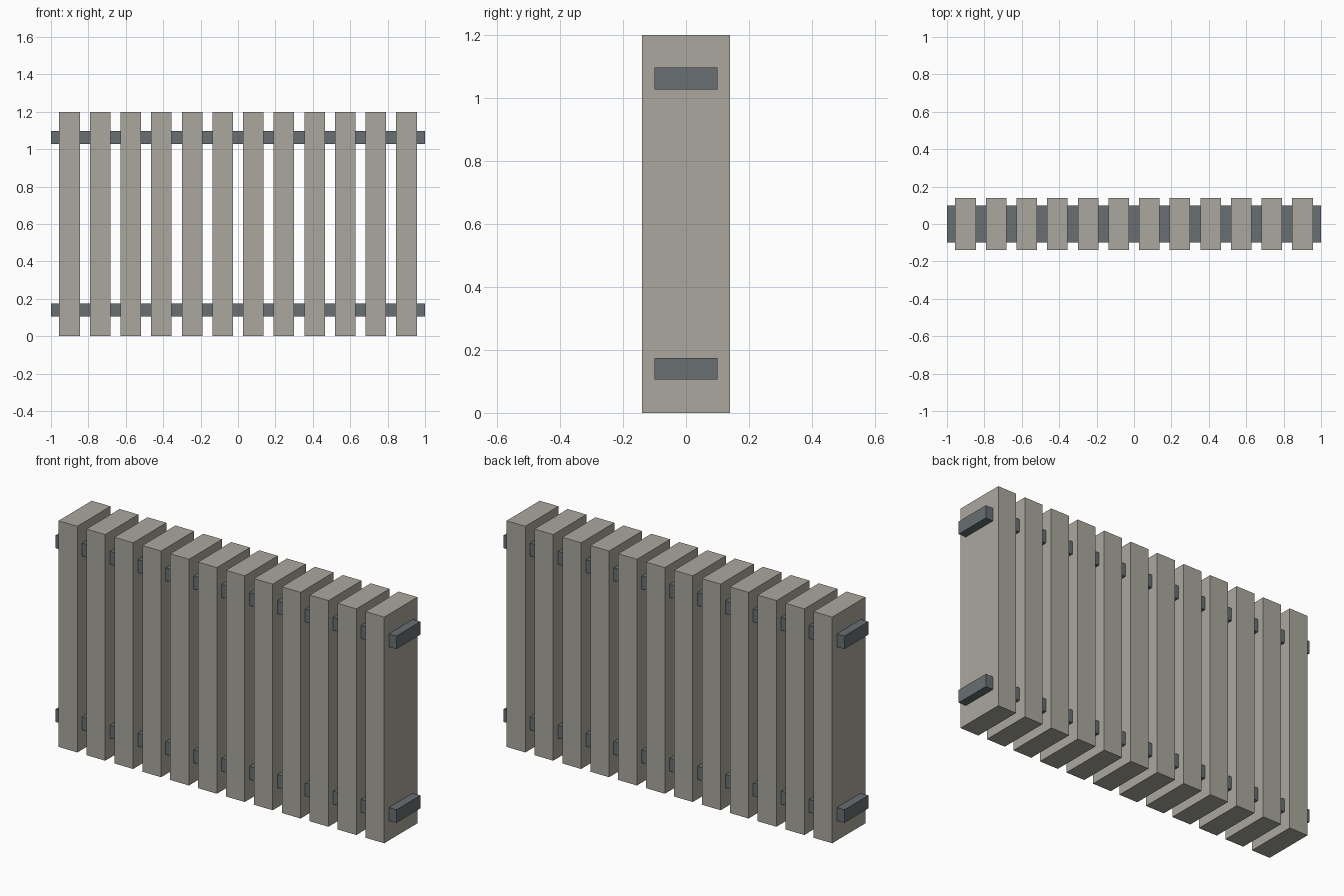
import bpy

if "Cube" in bpy.data.objects:
    bpy.data.objects.remove(bpy.data.objects["Cube"])

SLATS = 12
PITCH = 0.1638


def material(name, colour):
    m = bpy.data.materials.new(name)
    m.diffuse_color = (*colour, 1)
    m.use_nodes = True
    m.node_tree.nodes["Principled BSDF"].inputs["Base Color"].default_value = m.diffuse_color
    return m


def box(name, centre, size, mat):
    bpy.ops.mesh.primitive_cube_add(size=1, location=centre)
    ob = bpy.context.object
    ob.name = name
    ob.scale = size
    bpy.ops.object.transform_apply(location=False, rotation=False, scale=True)
    ob.data.materials.append(mat)
    return ob


slat_mat = material("weathered_slat", (0.40, 0.39, 0.34))
rail_mat = material("dark_rail", (0.14, 0.16, 0.17))

# Upright slats, evenly spaced about the centre
for i in range(SLATS):
    x = (i - (SLATS - 1) / 2) * PITCH
    box(f"slat_{i + 1}", (x, 0, 0.6), (0.11, 0.278, 1.2), slat_mat)

# Horizontal rails running through all the slats
for name, z in (("lower_rail", 0.14), ("upper_rail", 1.062)):
    box(name, (0, 0, z), (2.0, 0.2, 0.069), rail_mat)
